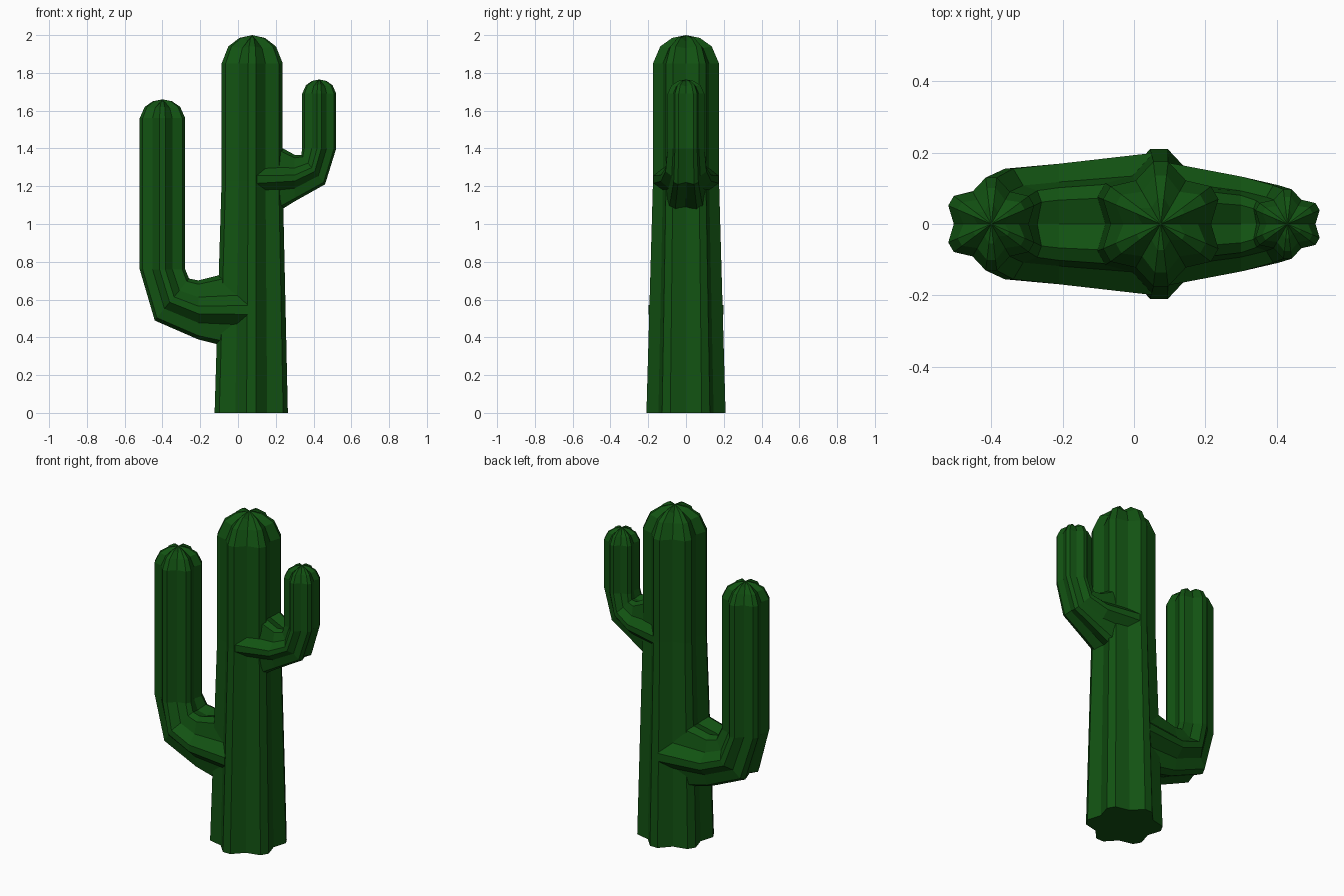
import bpy, bmesh
from math import sin, cos, radians, hypot
from mathutils import Vector

if "Cube" in bpy.data.objects:
    bpy.data.objects.remove(bpy.data.objects["Cube"])

RIBS, HALF, VALLEY = 6, 6.8, 0.8

green = bpy.data.materials.new("cactus_green")
green.diffuse_color = (0.006, 0.085, 0.006, 1)
green.use_nodes = True
green.node_tree.nodes["Principled BSDF"].inputs["Base Color"].default_value = green.diffuse_color


def ring(x, z, d, r, bulge=1.0, valley=VALLEY, drop=0.0):
    """Ribbed section: six flat-topped ribs with a valley between each pair."""
    n = hypot(*d)
    pts = []
    for k in range(RIBS):
        for off, f in ((30 - HALF, 1), (30 + HALF, 1), (60, valley)):
            a = radians(60 * k + off)
            u, v = r * f * cos(a), r * f * sin(a)
            if abs(cos(a)) > 0.7:
                u *= bulge
            dz = drop if f != 1 else 0
            pts.append(Vector((x + u * d[0] / n, v, z + u * d[1] / n - dz)))
    return pts


def dome(x, z, d, r, h):
    """Rounded ribbed tip above the last section, plus its pole."""
    rings = [ring(x, z + h * 0.6, d, r * 0.78, valley=0.76, drop=h * 0.06),
             ring(x, z + h * 0.9, d, r * 0.42, valley=0.7, drop=h * 0.12)]
    return rings, Vector((x, 0, z + h))


def ribbed_tube(name, sections, tip_height):
    rings = [ring(*s) for s in sections]
    x, z, d, r = sections[-1][:4]
    extra, pole = dome(x, z, d, r, tip_height)
    bm = bmesh.new()
    loops = [[bm.verts.new(p) for p in pts] for pts in rings + extra]
    n = len(loops[0])
    for lo, hi in zip(loops, loops[1:]):
        for i in range(n):
            j = (i + 1) % n
            bm.faces.new((lo[i], lo[j], hi[j], hi[i]))
    top = bm.verts.new(pole)
    for i in range(n):
        bm.faces.new((loops[-1][i], loops[-1][(i + 1) % n], top))
    bm.faces.new(loops[0][::-1])
    bmesh.ops.recalc_face_normals(bm, faces=bm.faces)
    mesh = bpy.data.meshes.new(name)
    bm.to_mesh(mesh)
    bm.free()
    mesh.materials.append(green)
    obj = bpy.data.objects.new(name, mesh)
    bpy.context.collection.objects.link(obj)
    return obj


UP, IN_L, IN_R = (0, 1), (1, 0), (-1, 0)

# Tapered trunk
ribbed_tube("trunk", [
    (0.07, 0.0, IN_L, 0.211),
    (0.075, 1.23, IN_L, 0.176),
    (0.075, 1.85, IN_L, 0.176)], 0.15)

# Tall arm, low on the left
ribbed_tube("left_arm", [
    (0.05, 0.545, UP, 0.2, 1.2),
    (-0.21, 0.545, UP, 0.17),
    (-0.35, 0.60, (0.18, 0.22), 0.156),
    (-0.40, 0.76, IN_L, 0.131),
    (-0.40, 1.56, IN_L, 0.131)], 0.10)

# Short arm, high on the right
ribbed_tube("right_arm", [
    (0.085, 1.235, UP, 0.175, 1.55),
    (0.30, 1.243, UP, 0.134),
    (0.398, 1.288, (-0.125, 0.155), 0.109),
    (0.43, 1.40, IN_R, 0.098),
    (0.43, 1.69, IN_R, 0.098)], 0.075)
